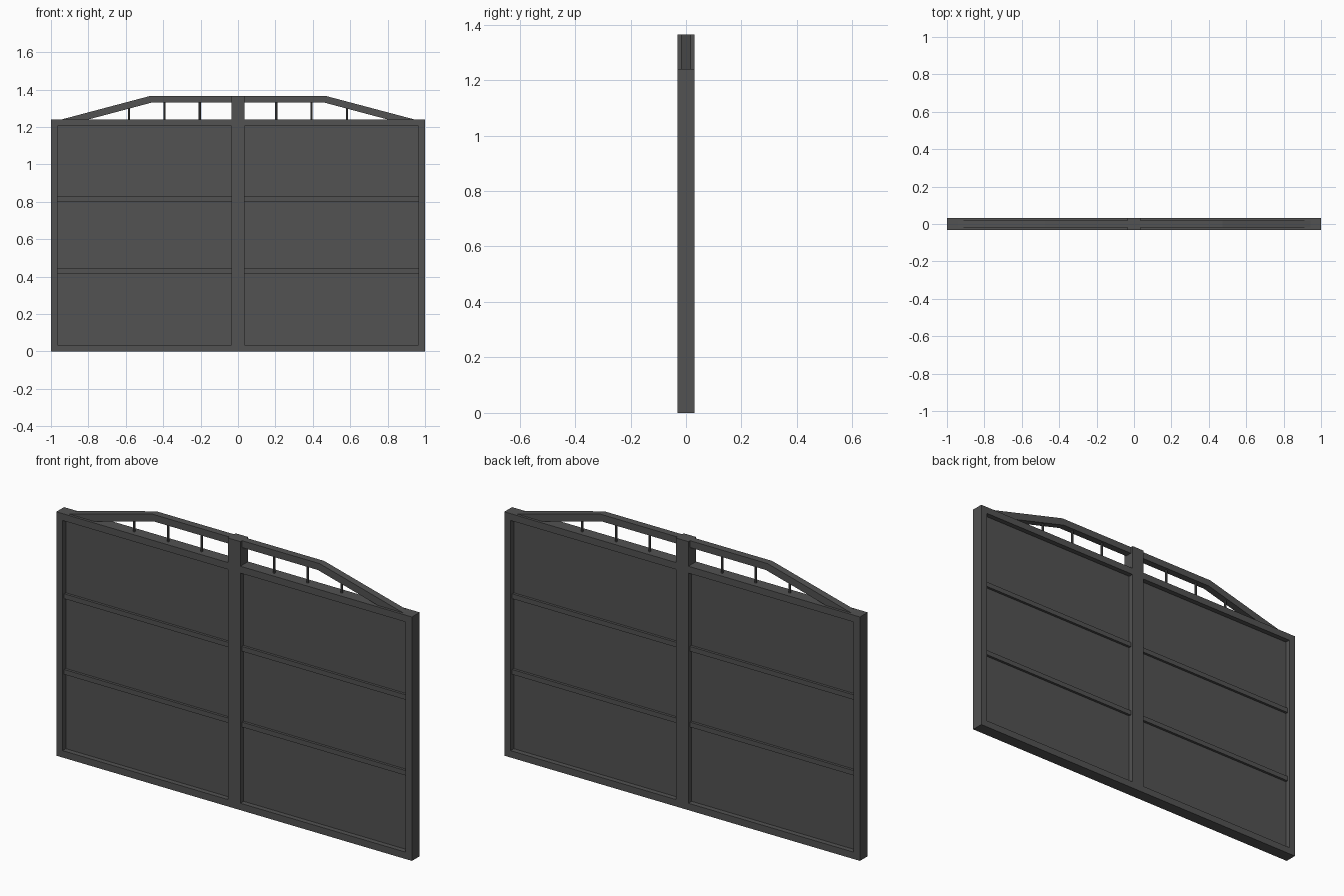
import bpy
import bmesh

cube = bpy.data.objects.get("Cube")
if cube:
    bpy.data.objects.remove(cube, do_unlink=True)

grey = bpy.data.materials.new("dark grey metal")
grey.use_nodes = True
colour = (0.085, 0.085, 0.085, 1)
grey.diffuse_color = colour
grey.node_tree.nodes["Principled BSDF"].inputs["Base Color"].default_value = colour

HALF = 0.031      # half depth of the main frame
BAR = 0.035       # width of the frame bars
TOP = 1.24        # top of the door leaves
PEAK = 1.365      # top of the arch
INNER = 0.018     # half depth of the rails and the arch


def prism(name, outline, half_depth):
    """Solid from an x-z outline, extruded along y."""
    bm = bmesh.new()
    face = bm.faces.new([bm.verts.new((x, -half_depth, z)) for x, z in outline])
    grown = bmesh.ops.extrude_face_region(bm, geom=[face])["geom"]
    moved = [v for v in grown if isinstance(v, bmesh.types.BMVert)]
    bmesh.ops.translate(bm, verts=moved, vec=(0, 2 * half_depth, 0))
    bmesh.ops.recalc_face_normals(bm, faces=bm.faces)
    mesh = bpy.data.meshes.new(name)
    bm.to_mesh(mesh)
    bm.free()
    mesh.materials.append(grey)
    obj = bpy.data.objects.new(name, mesh)
    bpy.context.collection.objects.link(obj)
    return obj


def bar(name, x0, x1, z0, z1, half_depth):
    return prism(name, [(x0, z0), (x1, z0), (x1, z1), (x0, z1)], half_depth)


# Centre post, rising to the arch
bar("centre_post", -BAR, BAR, 0, PEAK, HALF)

for side, s in (("left", 1), ("right", -1)):
    def span(name, a, b, z0, z1, depth):
        return bar(f"{side}_{name}", min(s * a, s * b), max(s * a, s * b), z0, z1, depth)

    # Outer frame
    span("side_post", 1 - BAR, 1, 0, TOP, HALF)
    span("bottom_rail", BAR, 1 - BAR, 0, BAR, HALF)
    span("top_rail", BAR, 1 - BAR, TOP - BAR, TOP, HALF)

    # Sheet panel and the slimmer rails across it
    span("panel", BAR, 1 - BAR, BAR, TOP - BAR, 0.005)
    for name, z in (("lower_rail", 0.43), ("upper_rail", 0.815)):
        span(name, BAR, 1 - BAR, z - 0.0125, z + 0.0125, INNER)

    # Arch bar: flat in the middle, sloping down to the side post
    arch = [(BAR, PEAK), (0.472, PEAK), (0.943, TOP),
            (0.80, TOP), (0.462, PEAK - BAR), (BAR, PEAK - BAR)]
    prism(f"{side}_arch", [(s * x, z) for x, z in arch], INNER)

    # Thin spindles between the top rail and the arch
    for i, (x, top) in enumerate(((0.205, 1.335), (0.393, 1.335), (0.583, 1.305))):
        bpy.ops.mesh.primitive_cylinder_add(
            vertices=8, radius=0.006, depth=top - TOP,
            location=(s * x, 0, (top + TOP) / 2))
        spindle = bpy.context.object
        spindle.name = f"{side}_spindle_{i + 1}"
        spindle.data.materials.append(grey)
